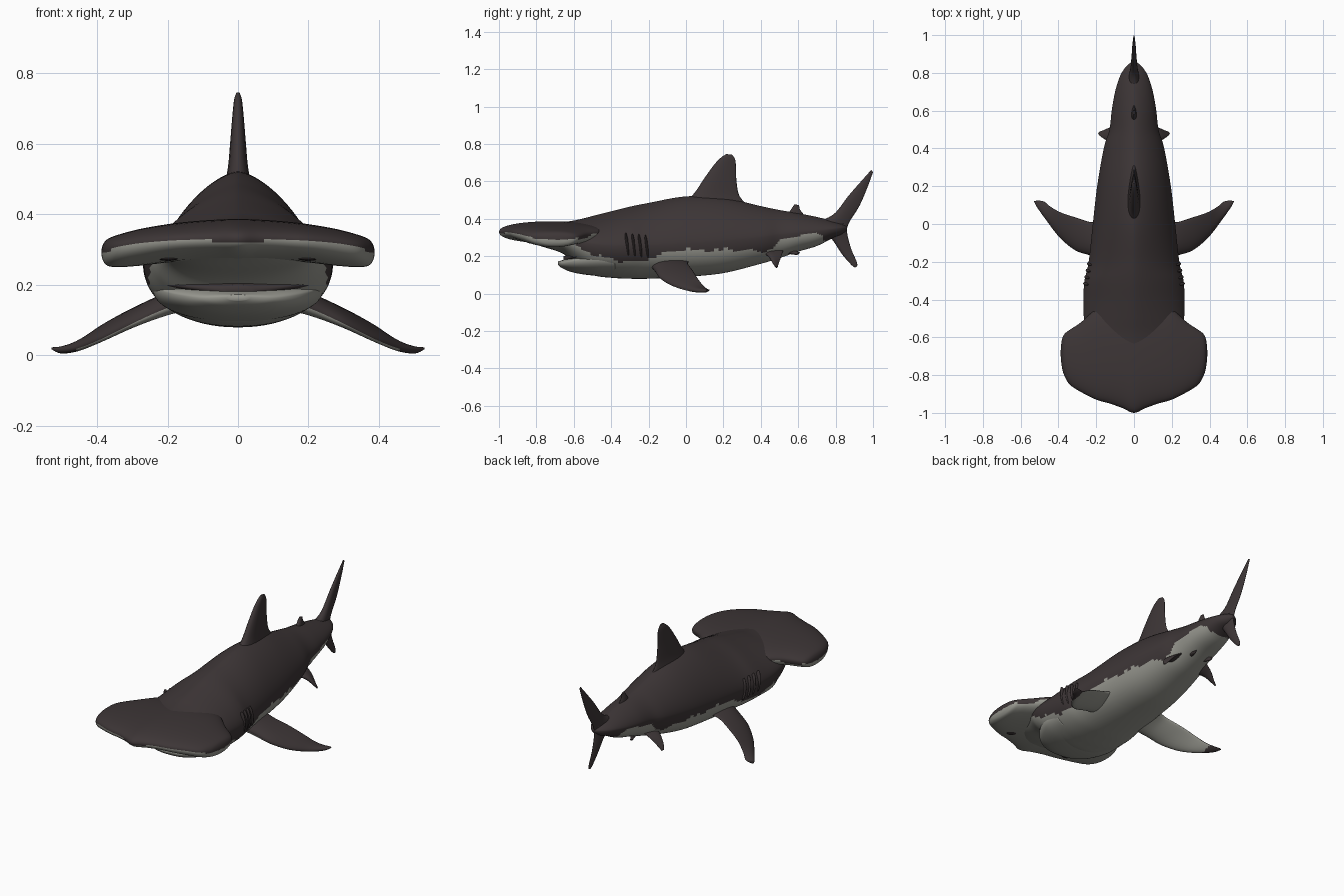
import bpy, bmesh, math
from mathutils import Vector

cube = bpy.data.objects.get("Cube")
if cube:
    bpy.data.objects.remove(cube, do_unlink=True)


def material(name, rgb):
    m = bpy.data.materials.new(name)
    m.use_nodes = True
    col = (*rgb, 1)
    m.diffuse_color = col
    bsdf = next(n for n in m.node_tree.nodes if n.type == 'BSDF_PRINCIPLED')
    bsdf.inputs["Base Color"].default_value = col
    bsdf.inputs["Roughness"].default_value = 0.7
    return m


MATS = [material("dark_skin", (.046, .036, .037)),
        material("pale_belly", (.31, .31, .275))]


def resample(keys, steps):
    """Smooth curve through the key stations (any tuple length)."""
    out = []
    for i in range(len(keys) - 1):
        a, b, c, d = (keys[max(0, min(len(keys) - 1, i + k))] for k in (-1, 0, 1, 2))
        for s in range(steps):
            t = s / steps
            out.append([q + t * ((r - p) / 2 + t * (p - 2.5 * q + 2 * r - o / 2
                        + t * (1.5 * (q - r) + (o - p) / 2)))
                        for p, q, r, o in zip(a, b, c, d)])
    return out + [list(keys[-1])]


def loft(name, rings, rule=lambda c, n: 0):
    """Skin a list of closed rings; rule picks the material of each face."""
    bm = bmesh.new()
    vs = [[bm.verts.new(p) for p in r] for r in rings]
    n = len(rings[0])
    for a, b in zip(vs, vs[1:]):
        for i in range(n):
            j = (i + 1) % n
            bm.faces.new((a[i], a[j], b[j], b[i]))
    bm.faces.new(vs[0])
    bm.faces.new(vs[-1])
    bmesh.ops.recalc_face_normals(bm, faces=bm.faces)
    for f in bm.faces:
        f.smooth = True
        f.material_index = rule(f.calc_center_median(), f.normal)
    me = bpy.data.meshes.new(name)
    bm.to_mesh(me)
    bm.free()
    for m in MATS:
        me.materials.append(m)
    ob = bpy.data.objects.new(name, me)
    bpy.context.collection.objects.link(ob)
    return ob


def power(v, e):
    return math.copysign(abs(v) ** e, v)


def angles(n):
    return [2 * math.pi * i / n for i in range(n)]


def trunk(name, keys, up, rule, steps=8):
    """Loft along y; stations are y, half width, bottom, widest height, top."""
    rings = []
    for y, w, zb, zm, zt in resample(keys, steps):
        ring = []
        for t in angles(72):
            c, s = math.cos(t), math.sin(t)
            e = 2 / up if s > 0 else 0.92
            h = zt - zm if s > 0 else zm - zb
            ring.append((w * power(c, e), y, zm + h * power(s, e)))
        rings.append(ring)
    return loft(name, rings, rule)


def fin(name, keys, rule=lambda c, n: 0, side=1):
    """Stations are leading edge xyz, trailing edge xyz, half thickness."""
    rows = resample(keys, 7)
    mid = lambda r: (Vector(r[:3]) + Vector(r[3:6])) / 2
    span = mid(rows[-1]) - mid(rows[0])
    flat = (Vector(keys[0][3:6]) - Vector(keys[0][:3])).cross(span).normalized()
    rings = []
    for r in rows:
        half = (Vector(r[3:6]) - Vector(r[:3])) / 2
        ring = []
        for t in angles(24):
            p = mid(r) + half * math.cos(t) + flat * r[6] * math.sin(t) * (1 - .45 * math.cos(t))
            ring.append((p.x * side, p.y, p.z))
        rings.append(ring)
    return loft(name, rings, rule)


def blob(name, pos, size, tilt=0, mat=0):
    bpy.ops.mesh.primitive_uv_sphere_add(segments=20, ring_count=12, radius=1, location=pos,
                                         rotation=(tilt, 0, 0))
    ob = bpy.context.object
    ob.name = name
    ob.scale = size
    ob.data.materials.append(MATS[mat])
    bpy.ops.object.shade_smooth()


# Ragged edge between the dark back and the pale belly
EDGE = [(-1.1, .30), (-.64, .28), (-.54, .23), (-.4, .18), (-.25, .17), (-.14, .21),
        (.02, .235), (.2, .235), (.42, .225), (.47, .25), (.53, .3), (.73, .325), (.76, .2), (1.1, .2)]


def belly(c, n):
    for (y0, z0), (y1, z1) in zip(EDGE, EDGE[1:]):
        if y0 <= c.y < y1:
            z = z0 + (z1 - z0) * (c.y - y0) / (y1 - y0)
            return int(c.z < z + .006 * math.sin(c.y * 41) + .004 * math.sin(c.y * 93))
    return 0


# Body
trunk("body", [
    (-.92, .08, .30, .325, .345), (-.78, .19, .255, .31, .372), (-.66, .22, .215, .30, .382),
    (-.58, .25, .15, .28, .395), (-.5, .265, .10, .265, .415), (-.4, .268, .085, .255, .44),
    (-.3, .262, .08, .255, .465), (-.2, .24, .08, .255, .485), (0, .218, .09, .265, .52),
    (.2, .195, .11, .28, .512), (.4, .16, .16, .30, .468), (.5, .13, .19, .315, .447),
    (.6, .118, .225, .325, .43), (.7, .10, .255, .335, .41), (.78, .075, .295, .345, .39),
    (.83, .045, .315, .35, .375), (.86, .01, .34, .35, .36)], 1.55, belly)

# Lower jaw with a raised lip, and the dark gap above it
trunk("lower_jaw", [
    (-.685, .03, .155, .165, .172), (-.665, .10, .138, .162, .178), (-.62, .165, .118, .17, .192),
    (-.56, .21, .105, .18, .205), (-.48, .24, .096, .19, .215), (-.38, .24, .095, .19, .21)],
    2.2, lambda c, n: 1)
trunk("mouth_gap", [
    (-.655, .04, .17, .185, .20), (-.62, .14, .175, .195, .21), (-.57, .215, .18, .205, .22),
    (-.5, .22, .18, .205, .22)], 2, lambda c, n: 0)

# Hammer head: stations across x are x, front, rear, rim height, top, bottom
half_head = [(0, -1, -.42, .33, .387, .27), (.06, -.975, -.42, .33, .385, .27),
             (.13, -.95, -.43, .328, .38, .268), (.2, -.93, -.45, .325, .372, .263),
             (.28, -.89, -.52, .318, .358, .254), (.34, -.85, -.56, .308, .342, .25),
             (.37, -.80, -.585, .30, .33, .254), (.383, -.75, -.62, .296, .315, .268),
             (.388, -.70, -.67, .292, .297, .286)]
head_keys = [(-k[0], *k[1:]) for k in half_head[:0:-1]] + half_head
head_rings = []
for x, yf, yr, ze, zt, zb in resample(head_keys, 5):
    ring = []
    for t in angles(48):
        c, s = math.cos(t), math.sin(t)
        h = zt - ze if s > 0 else ze - zb
        ring.append((x, (yf + yr) / 2 + (yr - yf) / 2 * power(c, .9), ze + h * power(s, .9)))
    head_rings.append(ring)
loft("hammer_head", head_rings,
     lambda c, n: int(n.z < -.05 and n.y < .75 and c.z < .325))

# Dorsal fins
fin("dorsal_fin", [(0, .0, .49, 0, .33, .47, .035), (0, .05, .545, 0, .285, .525, .026),
                   (0, .10, .62, 0, .27, .60, .02), (0, .155, .695, 0, .267, .68, .014),
                   (0, .19, .73, 0, .262, .72, .01), (0, .215, .746, 0, .245, .744, .004)])
fin("second_dorsal_fin", [(0, .54, .42, 0, .64, .41, .014), (0, .565, .455, 0, .61, .45, .01),
                          (0, .58, .478, 0, .605, .473, .005)])

# Tail fin lobes
fin("upper_tail_lobe", [(0, .70, .385, 0, .85, .32, .03), (0, .79, .425, 0, .875, .385, .018),
                        (0, .87, .525, 0, .925, .465, .012), (0, .94, .605, 0, .965, .555, .008),
                        (0, .99, .661, 0, 1, .65, .003)])
fin("lower_tail_lobe", [(0, .735, .34, 0, .86, .38, .028), (0, .785, .285, 0, .863, .315, .018),
                        (0, .835, .21, 0, .885, .235, .01), (0, .885, .153, 0, .913, .17, .006),
                        (0, .905, .14, 0, .915, .145, .003)])

for side, word in ((1, "left"), (-1, "right")):
    # Pectoral fin, pale underneath with a dark tip
    fin(word + "_pectoral_fin", [
        (.16, -.19, .15, .16, .02, .175, .03), (.235, -.165, .12, .225, .01, .16, .024),
        (.31, -.14, .085, .31, .035, .125, .018), (.39, -.075, .045, .385, .06, .085, .014),
        (.46, .015, .018, .44, .09, .045, .012), (.51, .085, .012, .475, .118, .022, .01),
        (.53, .12, .018, .51, .125, .02, .004)],
        lambda c, n: int(n.z < -.3 and abs(c.x) < .46), side)
    # Pelvic fin and small rear fin
    fin(word + "_pelvic_fin", [(.09, .41, .22, .09, .52, .23, .016), (.14, .44, .20, .13, .51, .20, .012),
                               (.175, .463, .165, .165, .495, .16, .009),
                               (.188, .478, .142, .182, .49, .14, .004)], side=side)
    fin(word + "_clasper", [(.03, .48, .24, .03, .56, .25, .014), (.05, .54, .218, .05, .59, .228, .01),
                            (.06, .59, .208, .06, .61, .22, .006)], side=side)
    # Gill slits
    for i in range(4):
        blob(f"{word}_gill_{i + 1}", (side * (.252 - .007 * i), -.315 + .035 * i, .265 - .004 * i),
             (.018, .008, .062), .12)
    # Nostril pit under the hammer
    blob(word + "_nostril", (side * .2, -.82, .274), (.03, .03, .006))
